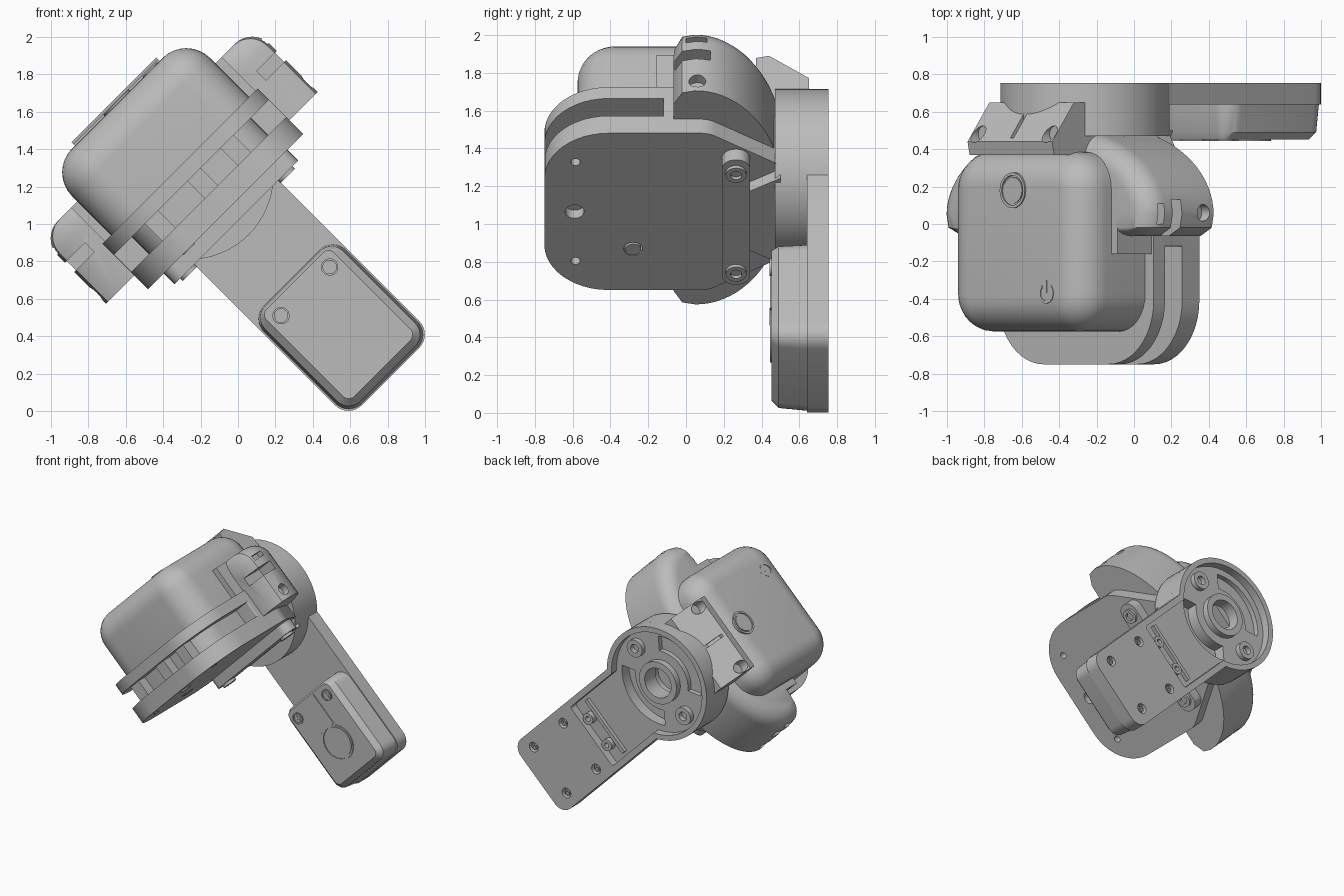
import bpy, bmesh, math
from mathutils import Matrix, Vector

if "Cube" in bpy.data.objects:
    bpy.data.objects.remove(bpy.data.objects["Cube"])

# Everything is built upright, then leaned 45 degrees about y
LEAN = Matrix.Translation((0.5, 0, 0.5)) @ Matrix.Rotation(math.radians(-45), 4, 'Y')
GREY = bpy.data.materials.new("plain grey")
GREY.use_nodes = True
GREY.diffuse_color = (0.5, 0.5, 0.5, 1)
GREY.node_tree.nodes["Principled BSDF"].inputs["Base Color"].default_value = (0.5, 0.5, 0.5, 1)
parts = []


def place(a, b, h, axis):
    return {'X': (h, a, b), 'Y': (a, h, b), 'Z': (a, b, h)}[axis]


def loft(name, rings, axis='Z', closed=False):
    """Skin a list of (outline, height); closed joins last ring to first."""
    bm = bmesh.new()
    loops = [[bm.verts.new(place(a, b, h, axis)) for a, b in pts] for pts, h in rings]
    n = len(loops[0])
    pairs = list(zip(loops, loops[1:]))
    if closed:
        pairs.append((loops[-1], loops[0]))
    else:
        bm.faces.new(loops[0])
        bm.faces.new(loops[-1])
    for low, high in pairs:
        for i in range(n):
            j = (i + 1) % n
            bm.faces.new((low[i], low[j], high[j], high[i]))
    bmesh.ops.recalc_face_normals(bm, faces=bm.faces)
    mesh = bpy.data.meshes.new(name)
    bm.to_mesh(mesh)
    bm.free()
    mesh.materials.append(GREY)
    obj = bpy.data.objects.new(name, mesh)
    bpy.context.collection.objects.link(obj)
    obj.matrix_world = LEAN
    parts.append(obj)
    return obj


def prism(name, pts, lo, hi, axis='Z'):
    return loft(name, [(pts, lo), (pts, hi)], axis)


def rounded(pts, radii, steps=8):
    """Fillet each corner of a polygon."""
    out = []
    for k, p in enumerate(pts):
        p = Vector(p)
        d1 = (Vector(pts[k - 1]) - p).normalized()
        d2 = (Vector(pts[(k + 1) % len(pts)]) - p).normalized()
        r, half = radii[k], d1.angle(d2) / 2
        c = p + (d1 + d2).normalized() * r / math.sin(half)
        s = p + d1 * r / math.tan(half) - c
        e = p + d2 * r / math.tan(half) - c
        turn = math.atan2(s.x * e.y - s.y * e.x, s.dot(e))
        for i in range(steps + 1):
            a = turn * i / steps
            out.append((c.x + s.x * math.cos(a) - s.y * math.sin(a),
                        c.y + s.x * math.sin(a) + s.y * math.cos(a)))
    return out


def rect(a0, a1, b0, b1, r=0):
    pts = [(a0, b0), (a1, b0), (a1, b1), (a0, b1)]
    return rounded(pts, [r] * 4) if r else pts


def circle(a, b, r, n=32):
    return [(a + r * math.cos(math.tau * i / n), b + r * math.sin(math.tau * i / n)) for i in range(n)]


def tube(name, a, b, ro, ri, lo, hi, axis='Y'):
    o, i = circle(a, b, ro), circle(a, b, ri)
    return loft(name, [(o, lo), (o, hi), (i, hi), (i, lo)], axis, closed=True)


def cut(targets, cutters):
    for t in targets:
        for c in cutters:
            m = t.modifiers.new("cut", 'BOOLEAN')
            m.operation, m.object, m.solver = 'DIFFERENCE', c, 'EXACT'
            bpy.context.view_layer.objects.active = t
            bpy.ops.object.modifier_apply(modifier=m.name)
    for c in cutters:
        parts.remove(c)
        bpy.data.objects.remove(c)


# Mounting arm: straight strip ending in a round hub
HUB_Z, HUB_R = 1.078, 0.4525


def arm_outline(half, end, radius, corner):
    a0 = math.asin(half / radius)
    arc = [(radius * math.sin(a), HUB_Z - radius * math.cos(a))
           for a in (a0 + (math.tau - 2 * a0) * i / 48 for i in range(49))]
    foot = rounded([(-half, end), (half, end), (half, HUB_Z), (-half, HUB_Z)], [corner] * 4)
    return arc + foot[:18]


arm = prism("arm_plate", arm_outline(0.318, -0.446, HUB_R, 0.1), 0.64, 0.755, 'Y')
hub = prism("hub", circle(0, HUB_Z, HUB_R, 64), 0.47, 0.66, 'Y')
cut([arm], [prism("recess", arm_outline(0.27, 0.24, 0.41, 0.02), 0.69, 0.8, 'Y')])


def kidney(mid):
    angles = [mid + math.radians(-50 + 100 * i / 16) for i in range(17)]
    ring = [(0.36, a) for a in angles] + [(0.24, a) for a in reversed(angles)]
    return [(r * math.cos(a), HUB_Z + r * math.sin(a)) for r, a in ring]


cut([arm, hub], [prism("slot", kidney(s * math.pi / 2), 0.6, 0.8, 'Y') for s in (-1, 1)]
    + [prism("bore", circle(0, HUB_Z, 0.13), 0.55, 0.8, 'Y')])
cut([arm], [prism("hole", circle(x, z, 0.04), 0.71, 0.8, 'Y') for x in (-0.21, 0.21) for z in (-0.29, 0.09)])
tube("hub_collar", 0, HUB_Z, 0.17, 0.12, 0.6, 0.74, 'Y')
for s in (-1, 1):
    tube("hub_boss", 0.31 * s, HUB_Z, 0.07, 0.035, 0.66, 0.73)
    tube("arm_clip", 0.12 * s, 0.3, 0.045, 0.02, 0.67, 0.74)
    tube("arm_screw", 0.21 * s, -0.29, 0.022, 0.01, 0.7, 0.745)
    tube("arm_screw", 0.21 * s, 0.09, 0.022, 0.01, 0.7, 0.745)
prism("clip_bar", rect(-0.24, 0.24, 0.36, 0.39), 0.68, 0.72, 'Y')

# Control box on the arm's front, with button, rib and two cross screws
loft("control_box", [(rect(-0.31 + i, 0.31 - i, -0.44 + i, 0.3 - i * 0.4, 0.1 - i), y)
                     for i, y in ((0, 0.645), (0.015, 0.49), (0.055, 0.452))], 'Y')
tube("button_rim", 0, -0.13, 0.14, 0.128, 0.444, 0.46)
prism("button", circle(0, -0.13, 0.122), 0.446, 0.46, 'Y')
prism("rib", rect(-0.08, 0.08, 0.0, 0.27), 0.445, 0.46, 'Y')
for s in (-1, 1):
    tube("screw_rim", 0.184 * s, 0.198, 0.046, 0.036, 0.443, 0.46)
    for w, h in ((0.03, 0.007), (0.007, 0.03)):
        prism("screw_cross", rect(0.184 * s - w, 0.184 * s + w, 0.198 - h, 0.198 + h), 0.446, 0.46, 'Y')

# Tray of two plates with a slotted gap between them
tray = [(-0.587, -0.75), (0.587, -0.75), (0.587, 0.12), (0.36, 0.48), (-0.36, 0.48), (-0.587, 0.12)]
tray_pts = rounded(tray, [0.34, 0.34, 0.15, 0.03, 0.03, 0.15], 12)
base = prism("tray_base", tray_pts, 0.8, 0.93)
prism("tray_rim", tray_pts, 1.06, 1.145)
prism("tray_core", rect(-0.45, 0.45, -0.6, 0.2, 0.2), 0.92, 1.07)
prism("tray_wall", rounded([(-0.587, -0.12), (0.587, -0.12)] + tray[2:], [0.01, 0.01, 0.15, 0.03, 0.03, 0.15]),
      0.92, 1.07)
for x in (-0.3, 0.02, 0.27):
    prism("tray_post", rect(x - 0.05, x + 0.05, -0.68, -0.5), 0.92, 1.07)
cut([base], [prism("hole", circle(x, y, r), 0.7, 0.86) for x, y, r in
             ((0, -0.59, 0.05), (0.37, -0.585, 0.025), (-0.37, -0.585, 0.025), (-0.28, -0.28, 0.05))])
prism("tray_pin", circle(-0.28, -0.28, 0.042), 0.795, 0.87)

# Camera body with softly rounded top
R = 0.18
body_rings = [(rect(-0.522, 0.522, -0.575, 0.385, 0.2), 1.14)]
for k in range(9):
    a = math.pi / 2 * k / 8
    i = R * (1 - math.cos(a))
    body_rings.append((rect(-0.522 + i, 0.522 - i, -0.575 + i, 0.385 - i, 0.2 - i), 1.62 - R + R * math.sin(a)))
loft("body", body_rings)
tube("top_button_rim", 0, 0.18, 0.095, 0.08, 1.6, 1.628, 'Z')
prism("top_button", circle(0, 0.18, 0.07), 1.6, 1.625)
arc = [math.radians(130 + 280 * i / 20) for i in range(21)]
ring = [(0.055, a) for a in arc] + [(0.042, a) for a in reversed(arc)]
prism("power_mark", [(0.25 + r * math.cos(a), -0.37 + r * math.sin(a)) for r, a in ring], 1.61, 1.624)
prism("power_mark_bar", rect(0.244, 0.256, -0.37, -0.3), 1.61, 1.624)

# Yoke: curved arms reaching round the body to two clamps


def yoke_pts(i):
    ts = [math.pi * k / 40 for k in range(41)]
    outer = [((0.8 - i) * math.cos(t), 0.05 + (0.47 - i) * math.sin(t)) for t in ts]
    inner = [(0.56 * math.cos(t), 0.05 + 0.3 * math.sin(t)) for t in reversed(ts)]
    cap = [(0.785 - i, -0.02), (0.7 - i, -0.065 + i / 3), (0.56, -0.065 + i / 3)]
    return outer + [(-x, y) for x, y in cap] + inner + cap[::-1]


yoke_rings = [(yoke_pts(0), 0.905)]
for k in range(9):
    a = math.pi / 2 * k / 8
    yoke_rings.append((yoke_pts(0.13 * (1 - math.cos(a))), 1.27 + 0.13 * math.sin(a)))
yoke = loft("yoke", yoke_rings)
cutters = []
for s in (-1, 1):
    def side(a, b):
        return sorted((a * s, b * s))
    cutters += [prism("gap", rect(*side(0.65, 0.9), -0.2, 0.13), 1.145, 1.215),
                prism("notch", rect(*side(0.74, 0.9), 0, 0.11), 1.275, 1.315),
                prism("bolt_hole", circle(0.06, 0.98, 0.045), *side(0.74, 0.9), 'X')]
    prism("clamp_tab", rect(*side(0.5, 0.57), -0.16, 0.2), 1.1, 1.4)
cut([yoke], cutters)

# Rear bracket with sloped face, holes and slot
bracket = prism("rear_bracket", [(0.37, 1.15), (0.37, 1.63), (0.44, 1.646), (0.65, 1.48), (0.65, 1.15)],
                -0.32, 0.32, 'X')
cut([bracket], [prism("hole", circle(0.27 * s, 0.48, 0.045), 1.57, 1.8) for s in (-1, 1)]
    + [prism("slot", [(0.46, 1.7), (0.46, 1.6), (0.6, 1.49), (0.6, 1.7)], -0.012, 0.012, 'X')])

# Lower tie plate with screws, running into the hub
prism("tie_plate", rect(-0.467, 0.467, 0.19, 0.34, 0.07), 0.72, 0.805)
prism("tie_web", [(-0.2, 0.3), (0.2, 0.3), (0.32, 0.5), (-0.32, 0.5)], 0.73, 0.82)
for s in (-1, 1):
    tube("tie_screw", 0.37 * s, 0.265, 0.055, 0.03, 0.7, 0.74, 'Z')

# Smooth curves, crisp edges
for o in bpy.context.view_layer.objects:
    o.select_set(o in parts)
bpy.context.view_layer.objects.active = parts[0]
bpy.ops.object.shade_smooth_by_angle(angle=math.radians(30))
